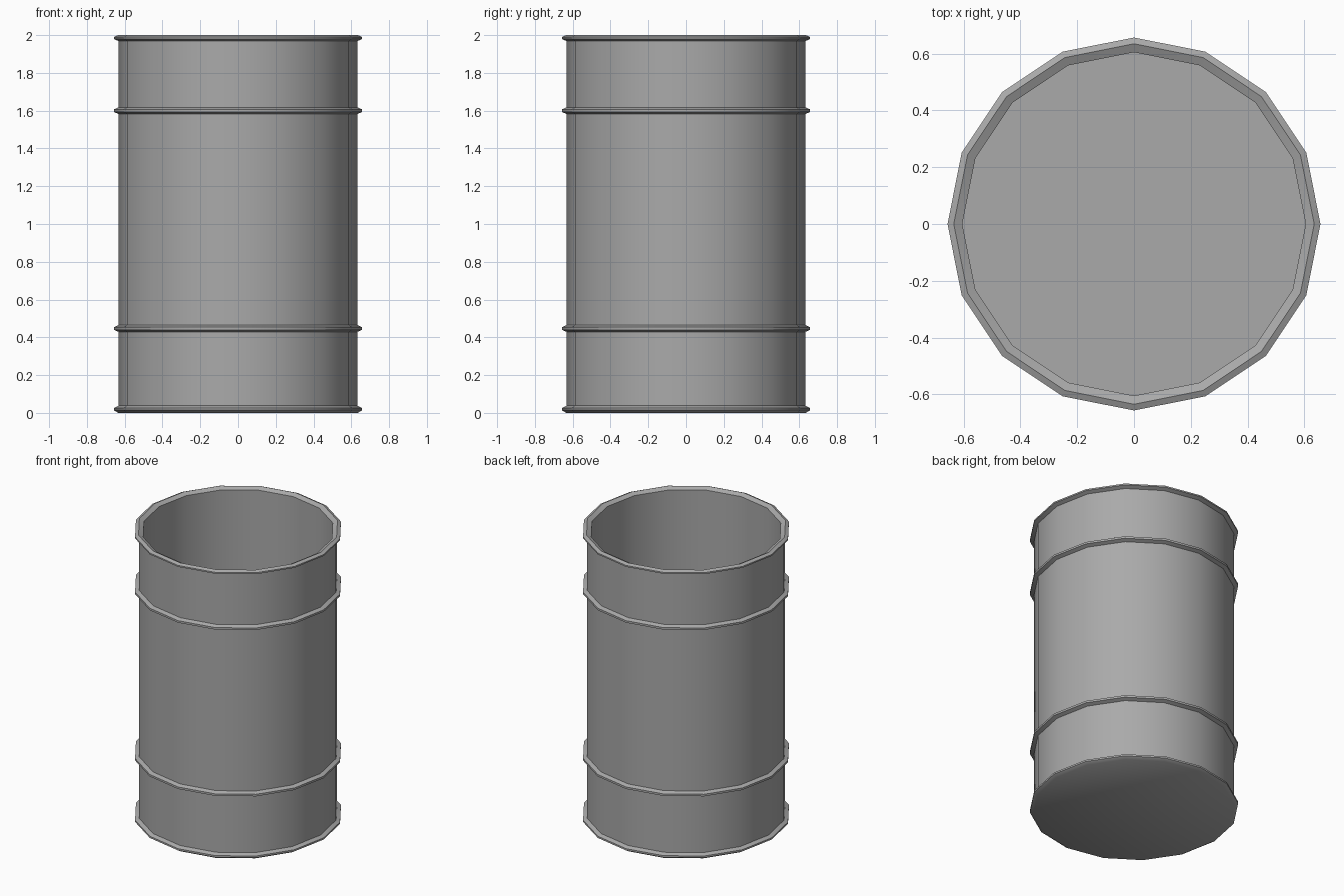
import bpy
import bmesh
import math

SIDES = 16

cube = bpy.data.objects.get("Cube")
if cube:
    bpy.data.objects.remove(cube, do_unlink=True)

# Painted steel
steel = bpy.data.materials.new("grey_steel")
steel.use_nodes = True
grey = (0.40, 0.40, 0.40, 1)
steel.diffuse_color = grey
steel.node_tree.nodes["Principled BSDF"].inputs["Base Color"].default_value = grey


def bulge(z, r=0.632, out=0.657, half=0.018):
    """Rounded hoop pressed out of the wall at height z."""
    return [(r, z - half), (out, z - 0.007), (out, z + 0.007), (r, z + half)]


def lathe(name, profile):
    """Spin an (r, z) profile about z; points on the axis close the ends."""
    bm = bmesh.new()
    verts = [bm.verts.new((r, 0, z)) for r, z in profile]
    edges = [bm.edges.new(pair) for pair in zip(verts, verts[1:])]
    bmesh.ops.spin(bm, geom=verts + edges, cent=(0, 0, 0), axis=(0, 0, 1),
                   angle=math.tau, steps=SIDES, use_merge=True)
    bmesh.ops.remove_doubles(bm, verts=bm.verts, dist=0.0005)
    bmesh.ops.recalc_face_normals(bm, faces=bm.faces)
    mesh = bpy.data.meshes.new(name)
    bm.to_mesh(mesh)
    bm.free()
    mesh.materials.append(steel)
    obj = bpy.data.objects.new(name, mesh)
    bpy.context.collection.objects.link(obj)
    bpy.ops.object.select_all(action="DESELECT")
    obj.select_set(True)
    bpy.context.view_layer.objects.active = obj
    bpy.ops.object.shade_smooth_by_angle(angle=math.radians(50))


# Open drum: base, outer wall with hoops, rolled rim, inner wall, floor
base = [(0, 0), (0.635, 0), (0.657, 0.014), (0.657, 0.026), (0.632, 0.038)]
rim = [(0.632, 1.968), (0.657, 1.98), (0.657, 1.99), (0.635, 2.0), (0.605, 1.985)]
inside = [(0.605, 0.03), (0, 0.03)]
lathe("drum", base + bulge(0.447) + bulge(1.6) + rim + inside)
